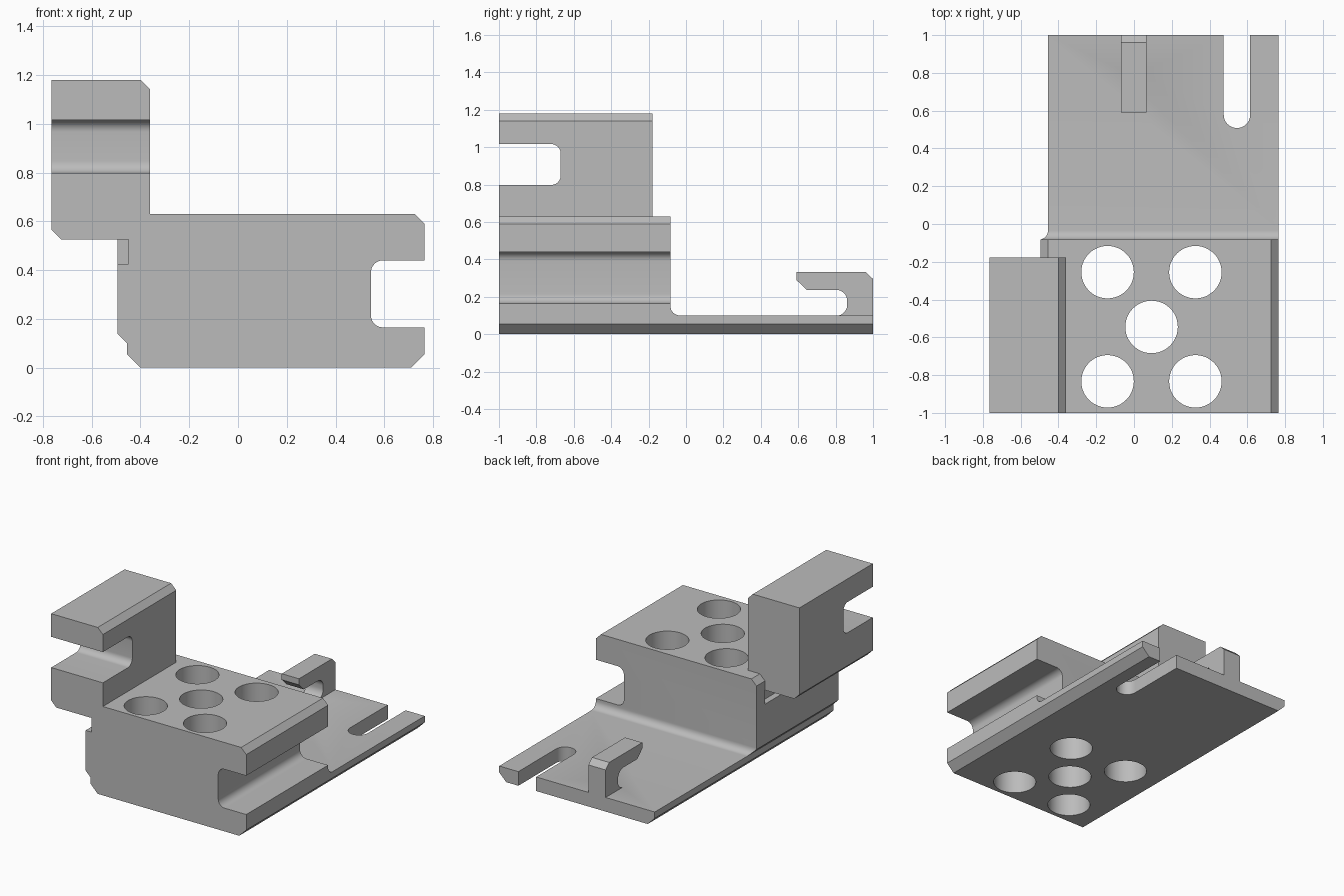
import bpy, bmesh, math
from mathutils import Vector

if "Cube" in bpy.data.objects:
    bpy.data.objects.remove(bpy.data.objects["Cube"], do_unlink=True)

grey = bpy.data.materials.new("plain_grey")
grey.use_nodes = True
grey.diffuse_color = (0.5, 0.5, 0.5, 1)
grey.node_tree.nodes["Principled BSDF"].inputs["Base Color"].default_value = (0.5, 0.5, 0.5, 1)


def rounded(points, steps=10):
    """Profile points; a third value rounds that right-angled corner."""
    out = []
    for i, p in enumerate(points):
        c = Vector(p[:2])
        if len(p) < 3:
            out.append(c)
            continue
        r = p[2]
        u = (Vector(points[i - 1][:2]) - c).normalized()
        v = (Vector(points[(i + 1) % len(points)][:2]) - c).normalized()
        for k in range(steps + 1):
            t = math.pi / 2 * k / steps
            out.append(c + r * (u + v) - r * (v * math.cos(t) + u * math.sin(t)))
    return out


def extrude(name, axis, profile, start, end):
    """Prism of a profile in the plane across the axis."""
    place = {"x": lambda p, d: (d, p[0], p[1]),
             "y": lambda p, d: (p[0], d, p[1]),
             "z": lambda p, d: (p[0], p[1], d)}[axis]
    bm = bmesh.new()
    face = bm.faces.new([bm.verts.new(place(p, start)) for p in profile])
    new = bmesh.ops.extrude_face_region(bm, geom=[face])["geom"]
    shift = Vector(place((0, 0), end - start))
    bmesh.ops.translate(bm, vec=shift, verts=[g for g in new if isinstance(g, bmesh.types.BMVert)])
    bmesh.ops.recalc_face_normals(bm, faces=bm.faces)
    mesh = bpy.data.meshes.new(name)
    bm.to_mesh(mesh)
    bm.free()
    mesh.materials.append(grey)
    ob = bpy.data.objects.new(name, mesh)
    bpy.context.collection.objects.link(ob)
    return ob


def combine(target, other, operation):
    mod = target.modifiers.new("combine", "BOOLEAN")
    mod.operation, mod.solver, mod.object = operation, "EXACT", other
    bpy.context.view_layer.objects.active = target
    bpy.ops.object.modifier_apply(modifier=mod.name)
    bpy.data.objects.remove(other, do_unlink=True)


# Body: front outline crossed with the stepped side outline
body = extrude("bracket_body", "y", rounded([
    (-0.40, 0), (0.71, 0), (0.765, 0.055), (0.765, 0.165), (0.545, 0.165, 0.05),
    (0.545, 0.44, 0.05), (0.765, 0.44), (0.765, 0.59), (0.725, 0.63), (-0.455, 0.63),
    (-0.495, 0.59), (-0.495, 0.14), (-0.455, 0.10), (-0.455, 0.055)]), -1, 1)
side = extrude("side_outline", "x", rounded([
    (-1.1, -0.1), (1.1, -0.1), (1.1, 0.1), (-0.083, 0.1, 0.05), (-0.083, 0.7), (-1.1, 0.7)]), -1, 1)
combine(body, side, "INTERSECT")

# Groove under the arm, stopping short of the back
combine(body, extrude("groove", "y", [(-0.6, 0.425), (-0.45, 0.425), (-0.45, 0.7), (-0.6, 0.7)],
                      -1.1, -0.178), "DIFFERENCE")

# Raised arm with its through slot
arm = extrude("raised_arm", "y", [
    (-0.765, 0.565), (-0.725, 0.525), (-0.36, 0.525), (-0.36, 1.14),
    (-0.40, 1.18), (-0.765, 1.18)], -1, -0.178)
combine(arm, extrude("arm_slot", "x", rounded([
    (-1.1, 0.798), (-0.67, 0.798, 0.05), (-0.67, 1.016, 0.05), (-1.1, 1.016)]), -1, 0), "DIFFERENCE")
combine(body, arm, "UNION")

# Hook at the back of the base plate
hook = extrude("back_hook", "x", rounded([
    (1, 0.05), (1, 0.295), (0.96, 0.333), (0.59, 0.333), (0.59, 0.29), (0.645, 0.237),
    (0.862, 0.237, 0.06), (0.862, 0.098, 0.06), (0.8, 0.098), (0.8, 0.05)]), -0.07, 0.065)
combine(body, hook, "UNION")

# Open slot in the base plate
combine(body, extrude("plate_slot", "z", rounded([
    (0.475, 1.1), (0.475, 0.508, 0.0699), (0.615, 0.508, 0.0699), (0.615, 1.1)]), -0.1, 0.3), "DIFFERENCE")

# Five through holes
for x, y in [(-0.14, -0.255), (0.325, -0.255), (0.093, -0.545), (-0.14, -0.833), (0.325, -0.833)]:
    ring = [(x + 0.139 * math.cos(a), y + 0.139 * math.sin(a))
            for a in (math.tau * k / 48 for k in range(48))]
    combine(body, extrude("hole", "z", ring, -0.1, 0.8), "DIFFERENCE")

bpy.ops.object.select_all(action="DESELECT")
body.select_set(True)
bpy.context.view_layer.objects.active = body
bpy.ops.object.shade_smooth_by_angle(angle=math.radians(30))
